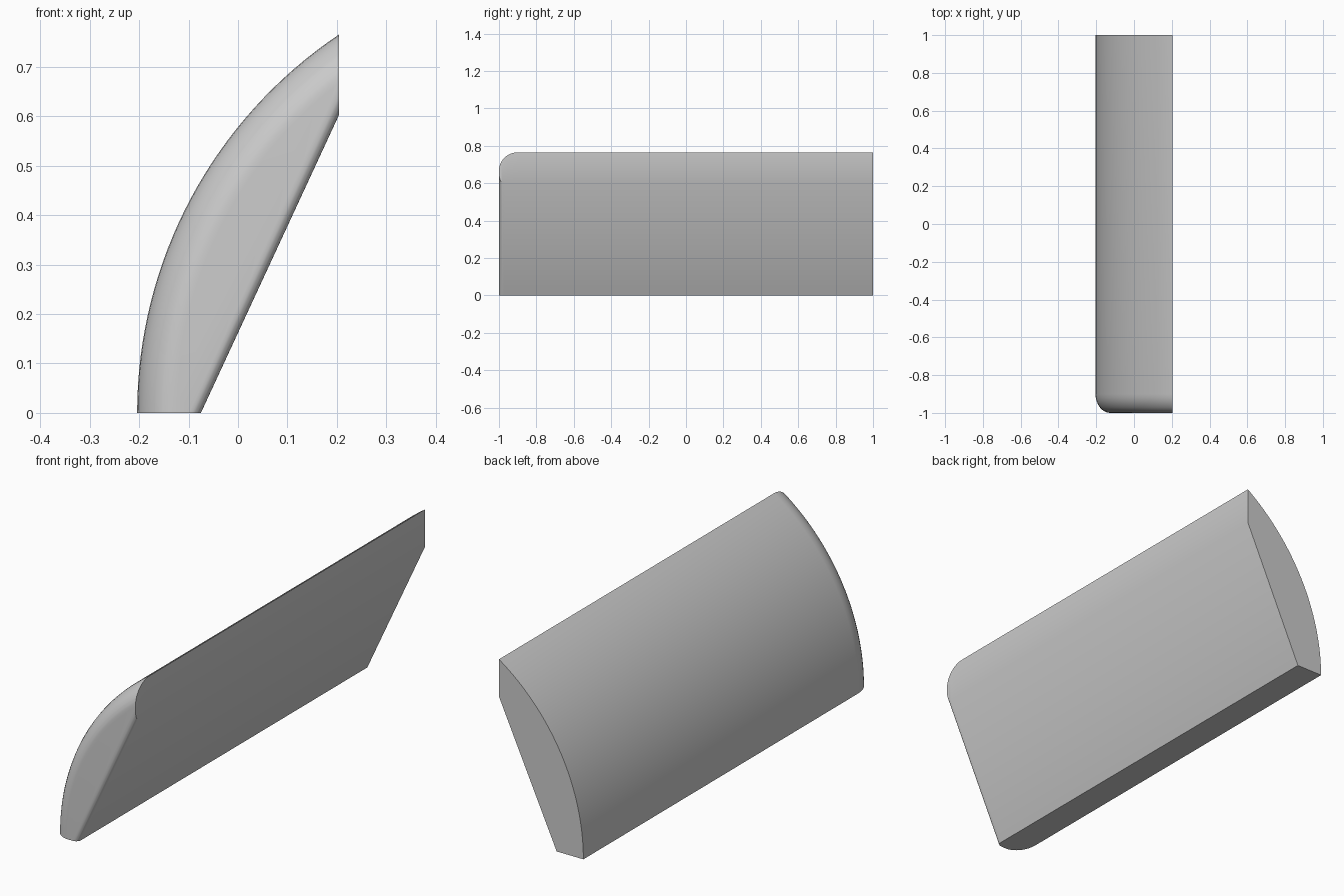
import bpy, bmesh, math

if "Cube" in bpy.data.objects:
    bpy.data.objects.remove(bpy.data.objects["Cube"])

W = 0.204                 # half width
H = 0.765                 # top height
FOOT_X, LIP_Z = -0.075, 0.602   # ends of the flat back line
R = ((2 * W) ** 2 + H ** 2) / (4 * W)   # outer arc, vertical at the floor
CX = R - W
ARC_N = 32
OUT_D, OUT_Y = 0.08, 0.10     # rounding at the outer edge
IN_D, IN_Y = 0.022, 0.022     # rounding at the back edge


def inset(h, depth, length):
    if h >= length:
        return 0.0
    return depth * (1 - math.sqrt(max(0.0, 1 - (1 - h / length) ** 2)))


def profile(h):
    d, e = inset(h, OUT_D, OUT_Y), inset(h, IN_D, IN_Y)
    r = R - d
    a1 = math.acos((CX - W) / r)
    pts = [(CX - r * math.cos(a1 * i / ARC_N), r * math.sin(a1 * i / ARC_N))
           for i in range(ARC_N + 1)]
    dx, dz = W - FOOT_X, LIP_Z
    n = math.hypot(dx, dz)
    pts += [(W, LIP_Z + e * n / dx), (FOOT_X - e * n / dz, 0.0)]
    return pts


# stations along y: dense through both roundings, then the far end
hs = {2.0}
for length, steps in ((OUT_Y, 8), (IN_Y, 6)):
    for i in range(steps + 1):
        hs.add(round(length * (1 - math.cos(math.pi / 2 * i / steps)), 5))
hs = sorted(hs)

# curved panel lofted through the stations
bm = bmesh.new()
rings = [[bm.verts.new((x, -1 + h, z)) for x, z in profile(h)] for h in hs]
for a, b in zip(rings, rings[1:]):
    for i in range(len(a)):
        j = (i + 1) % len(a)
        bm.faces.new((a[i], a[j], b[j], b[i]))
bm.faces.new(rings[0])
bm.faces.new(rings[-1])
bmesh.ops.recalc_face_normals(bm, faces=bm.faces)
mesh = bpy.data.meshes.new("curved_panel")
bm.to_mesh(mesh)
bm.free()
panel = bpy.data.objects.new("curved_panel", mesh)
bpy.context.collection.objects.link(panel)
bpy.context.view_layer.objects.active = panel
panel.select_set(True)
bpy.ops.object.shade_smooth_by_angle(angle=math.radians(30))
